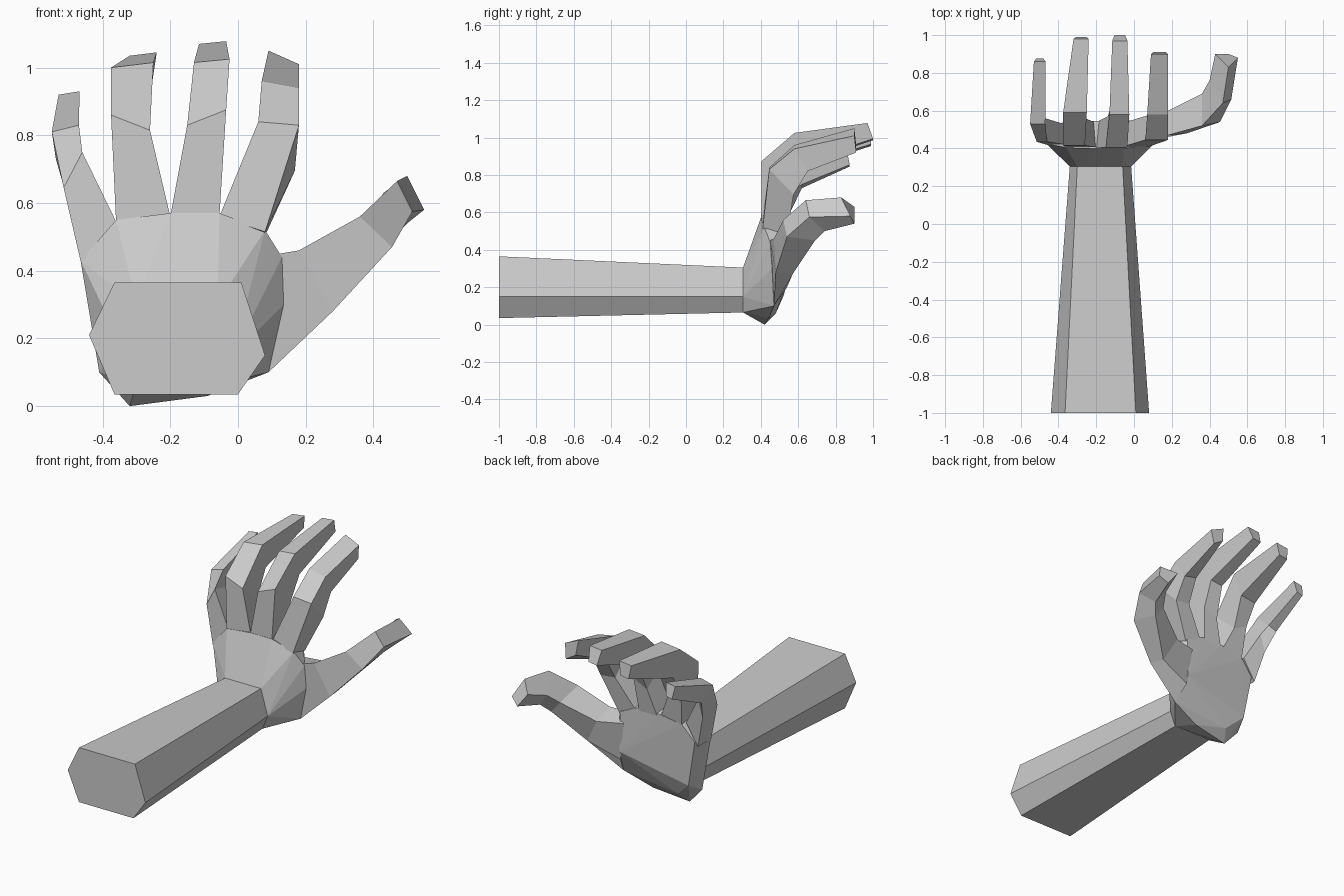
import bpy, bmesh


def finish(name, bm):
    bmesh.ops.recalc_face_normals(bm, faces=bm.faces)
    me = bpy.data.meshes.new(name)
    bm.to_mesh(me)
    bm.free()
    ob = bpy.data.objects.new(name, me)
    bpy.context.collection.objects.link(ob)
    return ob


def loft(name, rings):
    """Skin a list of equal-sized point rings, capping both ends."""
    bm = bmesh.new()
    vs = [[bm.verts.new(p) for p in r] for r in rings]
    n = len(vs[0])
    for a, b in zip(vs, vs[1:]):
        for i in range(n):
            j = (i + 1) % n
            bm.faces.new((a[i], a[j], b[j], b[i]))
    bm.faces.new(vs[0])
    bm.faces.new(vs[-1])
    return finish(name, bm)


def finger(name, back, inner, inset=0.012):
    """back: (x left, z left, x right, z right, y) per joint; inner: (y, z)."""
    rings = []
    for (xl, zl, xr, zr, y), (yi, zi) in zip(back, inner):
        tilt = (zr - zl) / 2
        rings.append([(xl, y, zl), (xr, y, zr),
                      (xr - inset, yi, zi + tilt), (xl + inset, yi, zi - tilt)])
    return loft(name, rings)


# Forearm: tapered six-sided bar
elbow = [(-.44, .21), (-.365, .365), (.01, .365), (.08, .15), (0, .035), (-.365, .035)]
wrist = [(-.34, .17), (-.30, .305), (-.06, .305), (-.015, .15), (-.05, .065), (-.30, .065)]
loft("forearm", [[(x, -1, z) for x, z in elbow], [(x, .305, z) for x, z in wrist]])

# Palm: faceted hull from the wrist through the heel to the knuckles
palm_pts = [(x, .305, z) for x, z in wrist] + [
    (-.32, .42, 0), (-.09, .44, .03), (-.41, .43, .10), (.09, .47, .10),
    (-.465, .425, .43), (-.36, .405, .55), (-.20, .40, .57), (-.055, .40, .57),
    (.08, .42, .52), (.13, .45, .44), (.135, .46, .30),
    (-.43, .53, .43), (-.35, .54, .52), (-.20, .545, .545), (-.055, .545, .545),
    (.06, .545, .49), (.06, .55, .25), (-.38, .52, .15), (-.28, .48, .06)]
bm = bmesh.new()
for p in palm_pts:
    bm.verts.new(p)
res = bmesh.ops.convex_hull(bm, input=bm.verts)
bmesh.ops.delete(bm, geom=[v for v in bm.verts if not v.link_faces], context='VERTS')
finish("palm", bm)

# Four curled fingers
finger("little_finger",
       [(-.463, .42, -.36, .545, .42), (-.515, .645, -.46, .75, .435),
        (-.55, .81, -.47, .83, .53), (-.53, .92, -.468, .93, .86)],
       [(.53, .47), (.56, .66), (.62, .74), (.875, .85)])
finger("ring_finger",
       [(-.36, .54, -.20, .56, .407), (-.375, .86, -.26, .815, .415),
        (-.375, 1.0, -.25, 1.015, .59), (-.32, 1.035, -.24, 1.045, .98)],
       [(.54, .53), (.565, .70), (.64, .85), (.99, .96)])
finger("middle_finger",
       [(-.20, .56, -.055, .56, .402), (-.15, .83, -.035, .875, .405),
        (-.13, 1.015, -.025, 1.025, .58), (-.115, 1.07, -.035, 1.078, .97)],
       [(.545, .53), (.57, .71), (.64, .87), (1.0, .99)])
finger("index_finger",
       [(-.055, .56, .08, .515, .41), (.06, .84, .18, .83, .445),
        (.07, .96, .18, .94, .58), (.09, 1.05, .18, 1.01, .90)],
       [(.54, .50), (.575, .70), (.65, .83), (.91, .94)])

# Thumb: four-sided loft swinging out, then forward
loft("thumb", [
    [(.12, .45, .45), (.09, .47, .10), (.06, .54, .20), (.03, .555, .43)],
    [(.18, .47, .46), (.28, .48, .28), (.26, .57, .27), (.18, .60, .42)],
    [(.36, .52, .56), (.455, .54, .47), (.42, .69, .45), (.36, .69, .52)],
    [(.47, .64, .665), (.515, .66, .575), (.46, .74, .50), (.40, .76, .58)],
    [(.50, .83, .68), (.55, .88, .58), (.50, .90, .54), (.43, .90, .63)]])
